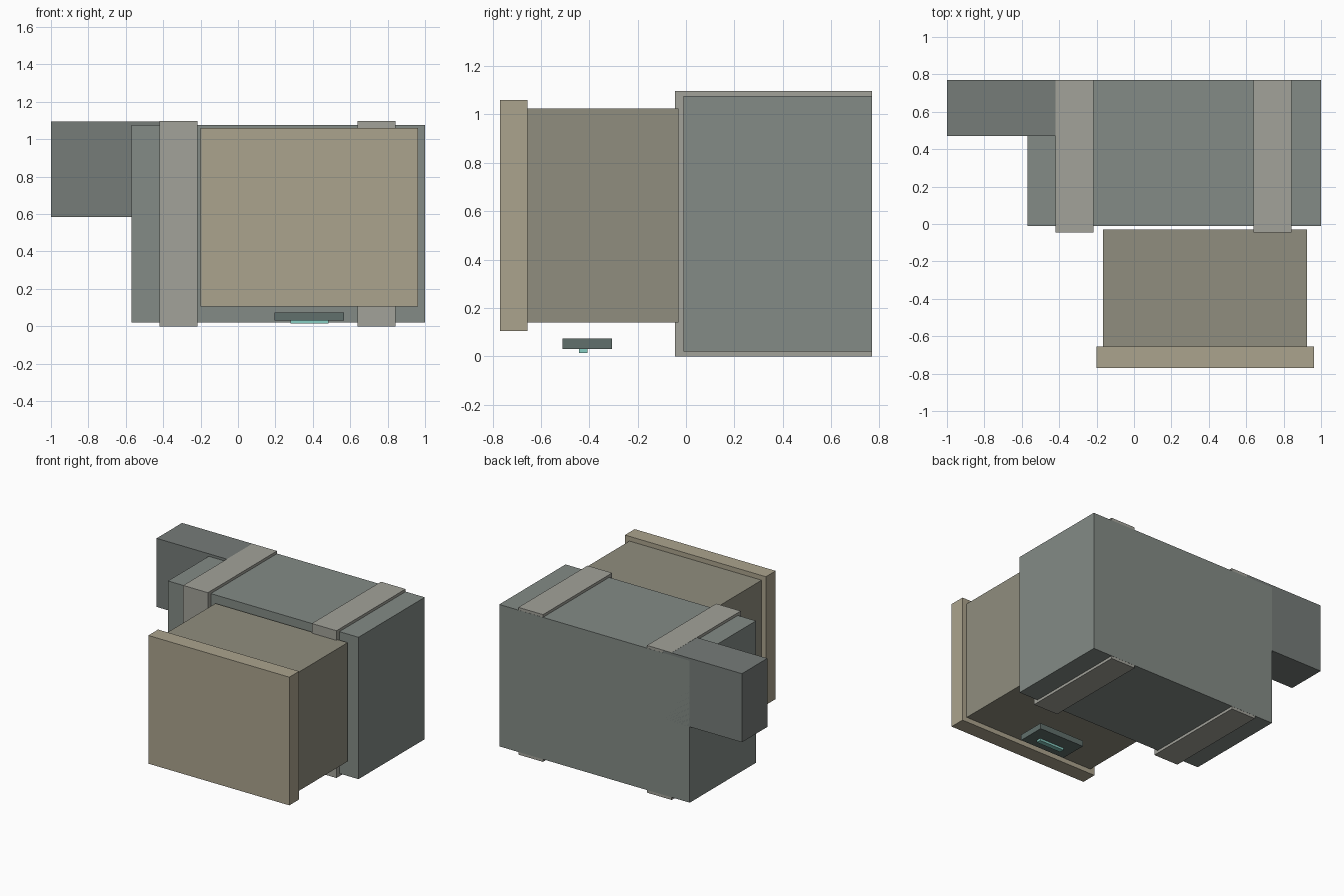
import bpy
import bmesh
from mathutils import Vector

if "Cube" in bpy.data.objects:
    bpy.data.objects.remove(bpy.data.objects["Cube"])


def material(name, color):
    m = bpy.data.materials.new(name)
    m.diffuse_color = (*color, 1.0)
    m.use_nodes = True
    m.node_tree.nodes["Principled BSDF"].inputs["Base Color"].default_value = m.diffuse_color
    return m


def box(name, x, y, z, mat):
    """Box from (min, max) ranges on each axis."""
    bm = bmesh.new()
    bmesh.ops.create_cube(bm, size=1.0)
    lo, hi = Vector((x[0], y[0], z[0])), Vector((x[1], y[1], z[1]))
    bmesh.ops.scale(bm, vec=hi - lo, verts=bm.verts)
    bmesh.ops.translate(bm, vec=(lo + hi) / 2, verts=bm.verts)
    mesh = bpy.data.meshes.new(name)
    bm.to_mesh(mesh)
    bm.free()
    mesh.materials.append(mat)
    obj = bpy.data.objects.new(name, mesh)
    bpy.context.collection.objects.link(obj)
    return obj


body_mat = material("grey_green", (0.23, 0.26, 0.24))
arm_mat = material("dark_grey_green", (0.18, 0.20, 0.19))
strap_mat = material("light_grey", (0.36, 0.36, 0.32))
block_mat = material("olive", (0.28, 0.27, 0.21))
panel_mat = material("tan", (0.41, 0.37, 0.27))
base_mat = material("dark_teal", (0.12, 0.16, 0.15))
light_mat = material("bright_teal", (0.25, 0.62, 0.55))

# Main housing and the raised arm on its back left
box("main_body", (-0.57, 1.0), (-0.01, 0.77), (0.02, 1.077), body_mat)
box("side_arm", (-1.0, -0.35), (0.47, 0.77), (0.585, 1.096), arm_mat)

# Two bands around the housing, flush at the back
for side, x0 in (("left", -0.42), ("right", 0.64)):
    box(side + "_strap", (x0, x0 + 0.203), (-0.045, 0.769), (0.0, 1.097), strap_mat)

# Front block with its overhanging face panel
box("front_block", (-0.165, 0.925), (-0.655, -0.03), (0.14, 1.025), block_mat)
box("front_panel", (-0.20, 0.962), (-0.77, -0.655), (0.105, 1.06), panel_mat)

# Small fixture underneath with a light strip
box("under_fixture", (0.195, 0.567), (-0.51, -0.305), (0.03, 0.073), base_mat)
box("light_strip", (0.28, 0.485), (-0.443, -0.407), (0.014, 0.031), light_mat)
